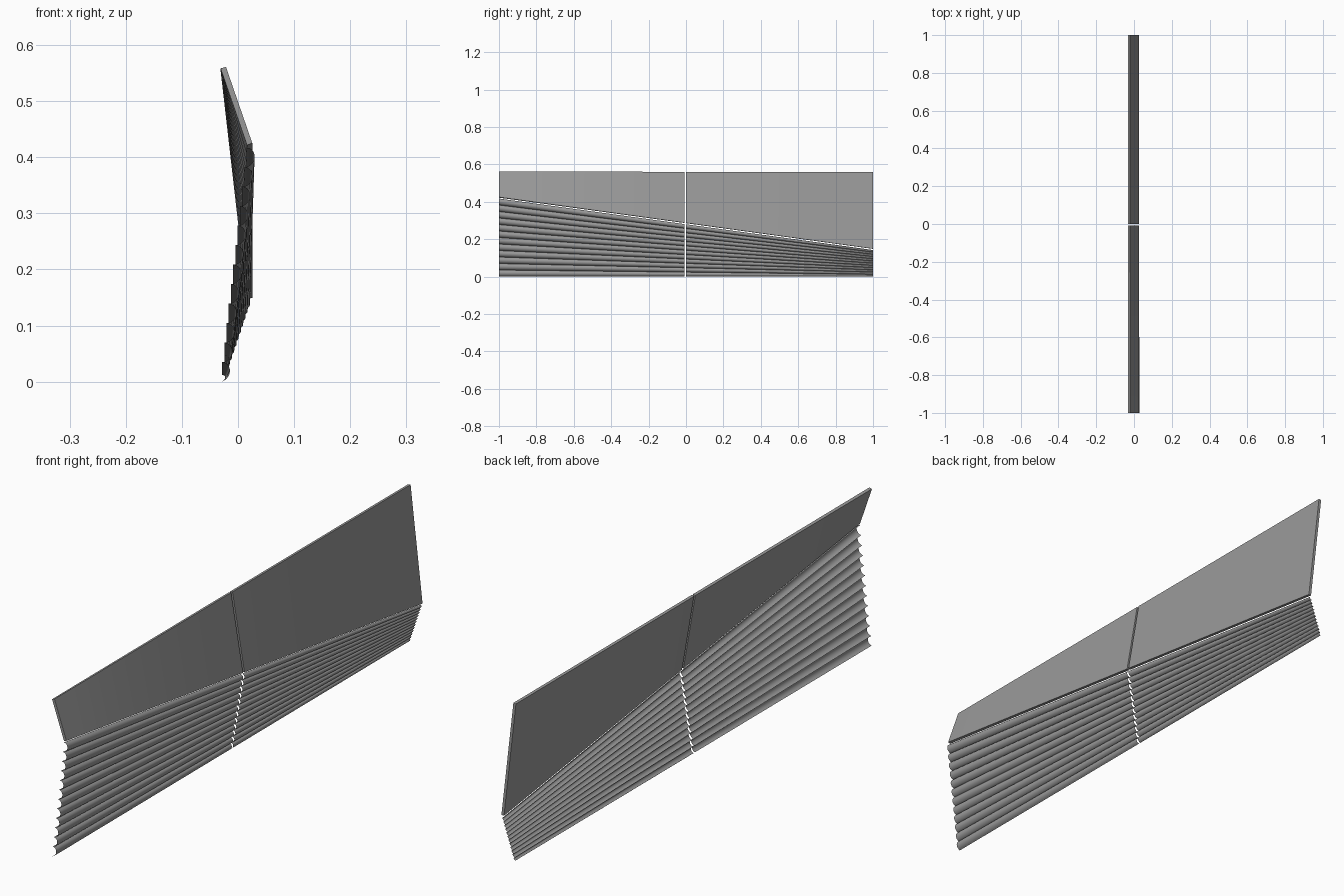
import bpy, bmesh, math
from mathutils import Vector

if "Cube" in bpy.data.objects:
    bpy.data.objects.remove(bpy.data.objects["Cube"])

RIBS, ARC = 12, 10      # half-round ribs, segments per rib

# Dark grey cladding
GREY = bpy.data.materials.new("dark_grey")
GREY.diffuse_color = (0.32, 0.32, 0.32, 1)
GREY.use_nodes = True
GREY.node_tree.nodes["Principled BSDF"].inputs["Base Color"].default_value = GREY.diffuse_color


def mix(a, b, t):
    return a + (b - a) * t


def loft(name, profile, y0, y1, steps, closed):
    """Skin a cross-section function profile(t) -> [(x, z)] along y."""
    bm = bmesh.new()
    rings = []
    for i in range(steps + 1):
        y = mix(y0, y1, i / steps)
        rings.append([bm.verts.new((x, y, z)) for x, z in profile((y + 1) / 2)])
    n = len(rings[0])
    for a, b in zip(rings, rings[1:]):
        for j in range(n if closed else n - 1):
            k = (j + 1) % n
            bm.faces.new((a[j], a[k], b[k], b[j]))
    if closed:
        bm.faces.new(rings[0])
        bm.faces.new(rings[-1])
    bmesh.ops.recalc_face_normals(bm, faces=bm.faces)
    if not closed and sum(f.normal.x for f in bm.faces) < 0:
        bmesh.ops.reverse_faces(bm, faces=bm.faces)
    mesh = bpy.data.meshes.new(name)
    bm.to_mesh(mesh)
    bm.free()
    mesh.materials.append(GREY)
    obj = bpy.data.objects.new(name, mesh)
    bpy.context.collection.objects.link(obj)
    bpy.ops.object.select_all(action='DESELECT')
    obj.select_set(True)
    bpy.context.view_layer.objects.active = obj
    bpy.ops.object.shade_smooth_by_angle(angle=math.radians(35))
    return obj


def ribbed_section(t):
    """Row of half-round ribs leaning outward, shrinking along the wall."""
    height = mix(0.417, 0.142, t)
    bulge = mix(0.016, 0.0075, t)
    pts = []
    for i in range(RIBS * ARC + 1):
        k = i / ARC
        rib = min(int(k), RIBS - 1)
        a = math.pi * (k - rib)
        u = rib + (1 - math.cos(a)) / 2
        x = -0.0325 + 0.004 * u + bulge * math.sin(a)
        pts.append((max(x, -0.029), height * u / RIBS))
    return pts


def panel_section(t):
    """Flat slab leaning back inward above the ribs."""
    low = Vector((0.0255, mix(0.425, 0.149, t)))
    top = Vector((-0.0215, mix(0.5612, 0.559, t)))
    d = (top - low).normalized()
    off = Vector((-d.y, d.x)) * 0.01
    return [low, top, top + off, low + off]


# Two bays separated by a narrow joint
for bay, y0, y1 in (("tall", -1, -0.008), ("short", 0, 1)):
    loft("ribbed_skirt_" + bay, ribbed_section, y0, y1, 4, False)
    loft("upper_panel_" + bay, panel_section, y0, y1, 8, True)
